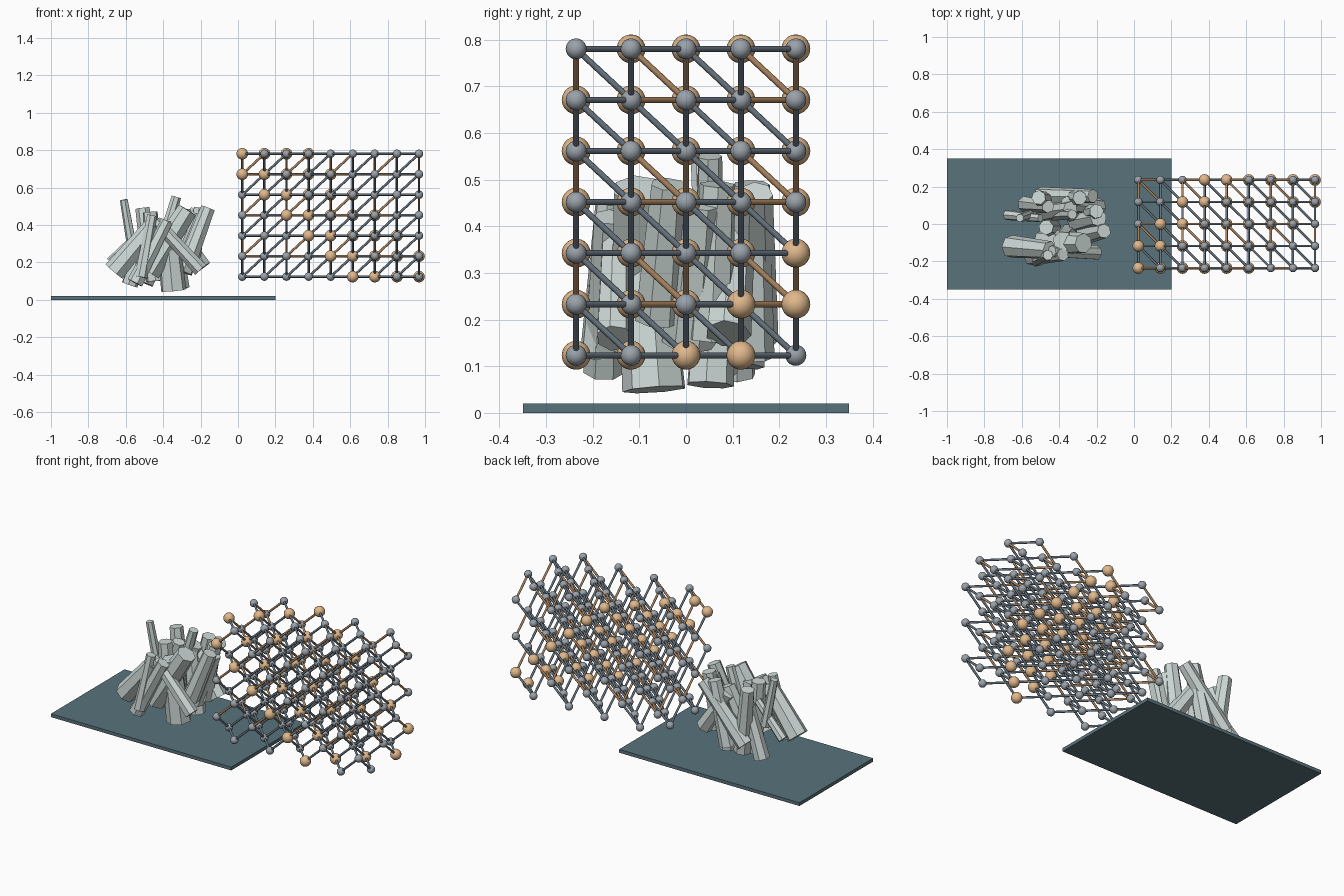
import bpy, bmesh, math, random
from mathutils import Vector, Matrix

if "Cube" in bpy.data.objects:
    bpy.data.objects.remove(bpy.data.objects["Cube"])

random.seed(4)


def material(name, rgb):
    m = bpy.data.materials.new(name)
    m.diffuse_color = (*rgb, 1)
    m.use_nodes = True
    m.node_tree.nodes["Principled BSDF"].inputs["Base Color"].default_value = m.diffuse_color
    return m


SLAB = material("slab_slate", (0.10, 0.17, 0.20))
CRYSTAL = material("pale_crystal", (0.62, 0.70, 0.68))
GREY = material("grey_atom", (0.32, 0.36, 0.40))
TAN = material("tan_atom", (0.75, 0.48, 0.26))
STEEL = material("steel_bond", (0.14, 0.18, 0.22))
BRONZE = material("bronze_bond", (0.42, 0.24, 0.12))


def finish(bm, name, mat, smooth_angle=None):
    me = bpy.data.meshes.new(name)
    bm.to_mesh(me)
    bm.free()
    ob = bpy.data.objects.new(name, me)
    bpy.context.collection.objects.link(ob)
    me.materials.append(mat)
    if smooth_angle:
        bpy.ops.object.select_all(action='DESELECT')
        ob.select_set(True)
        bpy.context.view_layer.objects.active = ob
        bpy.ops.object.shade_smooth_by_angle(angle=math.radians(smooth_angle))
    return ob


def rod(bm, a, b, r0, r1, sides, spin=0.0):
    """Tapered prism from a to b."""
    axis = b - a
    mat = (Matrix.Translation((a + b) / 2)
           @ axis.to_track_quat('Z', 'Y').to_matrix().to_4x4()
           @ Matrix.Rotation(spin, 4, 'Z'))
    bmesh.ops.create_cone(bm, cap_ends=True, segments=sides, radius1=r0,
                          radius2=r1, depth=axis.length, matrix=mat)


# Base slab
bm = bmesh.new()
bmesh.ops.create_cube(bm, size=1, matrix=Matrix.Translation((-0.4, 0, 0.01))
                      @ Matrix.Diagonal((1.2, 0.7, 0.02, 1)))
finish(bm, "base_slab", SLAB)

# Crystal cluster: bottom x, z, top x, z, depth y, radius
crystals = [
    (-.56, .25, -.61, .535, .04, .028), (-.48, .15, -.27, .48, -.10, .070),
    (-.345, .05, -.38, .42, -.08, .070), (-.27, .20, -.16, .49, -.05, .050),
    (-.26, .16, -.20, .49, .06, .050), (-.42, .25, -.33, .55, .05, .034),
    (-.66, .15, -.45, .40, -.13, .062), (-.68, .20, -.50, .38, .04, .028),
    (-.19, .17, -.36, .42, .10, .050), (-.31, .06, -.36, .42, .06, .052),
    (-.58, .08, -.46, .43, .10, .045), (-.55, .09, -.38, .42, -.17, .045),
    (-.46, .10, -.51, .49, .13, .050), (-.20, .16, -.44, .42, -.15, .040),
    (-.38, .12, -.29, .49, .14, .050), (-.50, .16, -.22, .47, .15, .048),
    (-.52, .12, -.46, .45, -.18, .036), (-.44, .10, -.47, .47, -.02, .052),
    (-.30, .15, -.19, .45, .02, .060), (-.50, .09, -.34, .45, .07, .052),
]
bm = bmesh.new()
for x0, z0, x1, z1, y, r in crystals:
    lean = random.uniform(-.015, .015)
    rod(bm, Vector((x0, y - lean, z0)), Vector((x1, y + lean, z1)),
        r, r * .78, 7, random.uniform(0, 1))
finish(bm, "crystal_cluster", CRYSTAL)


# Atom lattice: every second point of a 9 x 5 x 7 grid
N = (9, 5, 7)


def point(c):
    return Vector((.023 + .1181 * c[0], -.2355 + .11775 * c[1], .1235 + .1095 * c[2]))


def layer(c):
    return c[0] - c[1] + c[2]


sites = [(i, j, k) for i in range(N[0]) for j in range(N[1]) for k in range(N[2])
         if (i - j + k) % 2]
grey, tan, steel, bronze = (bmesh.new() for _ in range(4))
for c in sites:
    # one slanted layer has larger tan atoms
    special = layer(c) == 5
    bmesh.ops.create_uvsphere(tan if special else grey, u_segments=16, v_segments=10,
                              radius=.031 if special else .0225,
                              matrix=Matrix.Translation(point(c)))
    # bonds run along face diagonals to the next slanted layer
    for d in ((1, -1, 0), (0, -1, 1), (1, 0, 1)):
        n = tuple(a + b for a, b in zip(c, d))
        if all(0 <= a < m for a, m in zip(n, N)):
            target = bronze if c[1] % 2 == 0 and c[2] % 2 else steel
            rod(target, point(c), point(n), .0065, .0065, 8)

finish(grey, "grey_atoms", GREY, 40)
finish(tan, "tan_atoms", TAN, 40)
finish(steel, "steel_bonds", STEEL, 50)
finish(bronze, "bronze_bonds", BRONZE, 50)
